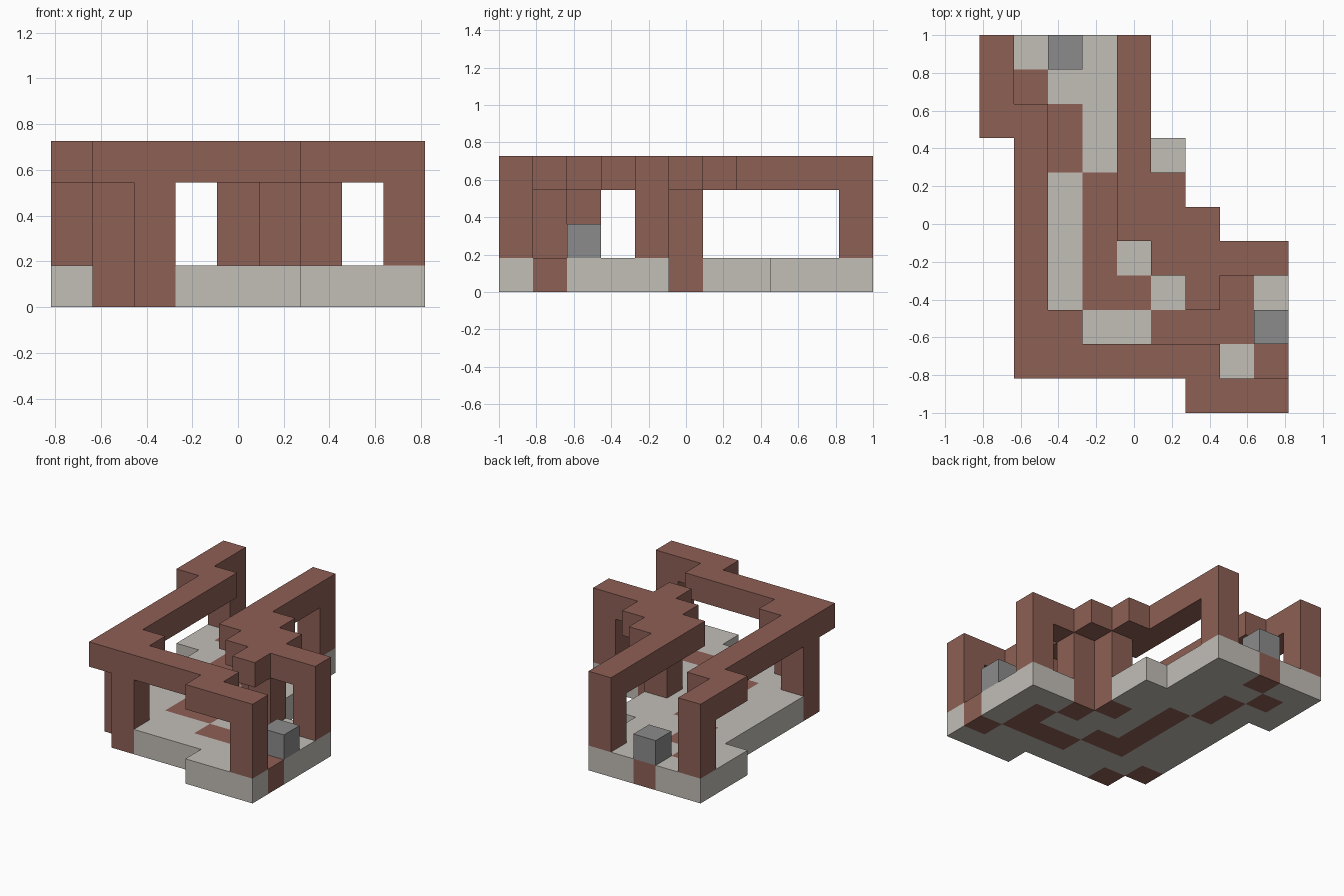
import bpy
import bmesh
from mathutils import Vector

cube = bpy.data.objects.get("Cube")
if cube:
    bpy.data.objects.remove(cube, do_unlink=True)

CELL = 2 / 11
ORIGIN = Vector((-4.5, -5.5, 0))


def make_material(name, color):
    mat = bpy.data.materials.new(name)
    mat.use_nodes = True
    mat.diffuse_color = (*color, 1)
    bsdf = mat.node_tree.nodes["Principled BSDF"]
    bsdf.inputs["Base Color"].default_value = (*color, 1)
    bsdf.inputs["Roughness"].default_value = 0.8
    return mat


MATERIALS = {
    "s": make_material("pale_stone", (0.54, 0.51, 0.47)),
    "b": make_material("red_brown", (0.27, 0.115, 0.09)),
    "d": make_material("dark_grey", (0.26, 0.26, 0.26)),
}


def read_plan(rows):
    """Turn a plan, drawn back row first, into {(column, row): letter}."""
    return {(i, j): letter
            for j, row in enumerate(reversed(rows))
            for i, letter in enumerate(row) if letter != "."}


def build_blocks(name, cells):
    """Skin {(x, y, z): letter} cells, leaving out faces between neighbours."""
    letters = sorted(set(cells.values()))
    mesh = bpy.data.meshes.new(name)
    for letter in letters:
        mesh.materials.append(MATERIALS[letter])
    bm = bmesh.new()
    for cell, letter in cells.items():
        centre = Vector(cell) + Vector((0.5, 0.5, 0.5)) + ORIGIN
        for axis in range(3):
            for sign in (-1, 1):
                normal = Vector((0, 0, 0))
                normal[axis] = sign
                if tuple(int(c + n) for c, n in zip(cell, normal)) in cells:
                    continue
                u = Vector((0, 0, 0))
                u[(axis + 1) % 3] = 0.5
                v = normal.cross(u)
                middle = centre + normal * 0.5
                corners = (-u - v, u - v, u + v, v - u)
                face = bm.faces.new([bm.verts.new((middle + c) * CELL) for c in corners])
                face.material_index = letters.index(letter)
    bmesh.ops.remove_doubles(bm, verts=bm.verts, dist=0.001)
    bm.to_mesh(mesh)
    bm.free()
    obj = bpy.data.objects.new(name, mesh)
    bpy.context.collection.objects.link(obj)
    return obj


def build_frame(name, rows):
    """Top beam over every marked cell, with a post under each P."""
    cells = {}
    for (i, j), letter in read_plan(rows).items():
        for z in ((1, 2, 3) if letter == "P" else (3,)):
            cells[i, j, z] = "b"
    return build_blocks(name, cells)


# Floor slab with inlaid brown blocks
floor = read_plan([
    "ssbss....",
    "sbsss....",
    "ssbss....",
    ".sbsss...",
    ".ssbss...",
    ".ssbsb...",
    ".ssbssbss",
    ".ssbbssbs",
    ".bsssbbbs",
    "..bsssssb",
    "......sss",
])
build_blocks("floor_slab", {(i, j, 0): letter for (i, j), letter in floor.items()})

# Long frame along the outer side and the front
build_frame("outer_frame", [
    "P........",
    "=........",
    "==.......",
    ".=.......",
    ".=.......",
    ".=.......",
    ".=.......",
    ".=.......",
    ".P=......",
    ".=P====..",
    "......==P",
])

# Stepped frame on the inner side
build_frame("inner_frame", [
    "....P....",
    "....=....",
    "....=....",
    "....=....",
    "....==...",
    "....=P=..",
    ".....=P=P",
    "......=..",
    ".........",
    ".........",
    ".........",
])

# Small blocks marking the two ends of the passage
build_blocks("back_block", {(2, 10, 1): "d"})
build_blocks("side_block", {(8, 2, 1): "d"})
